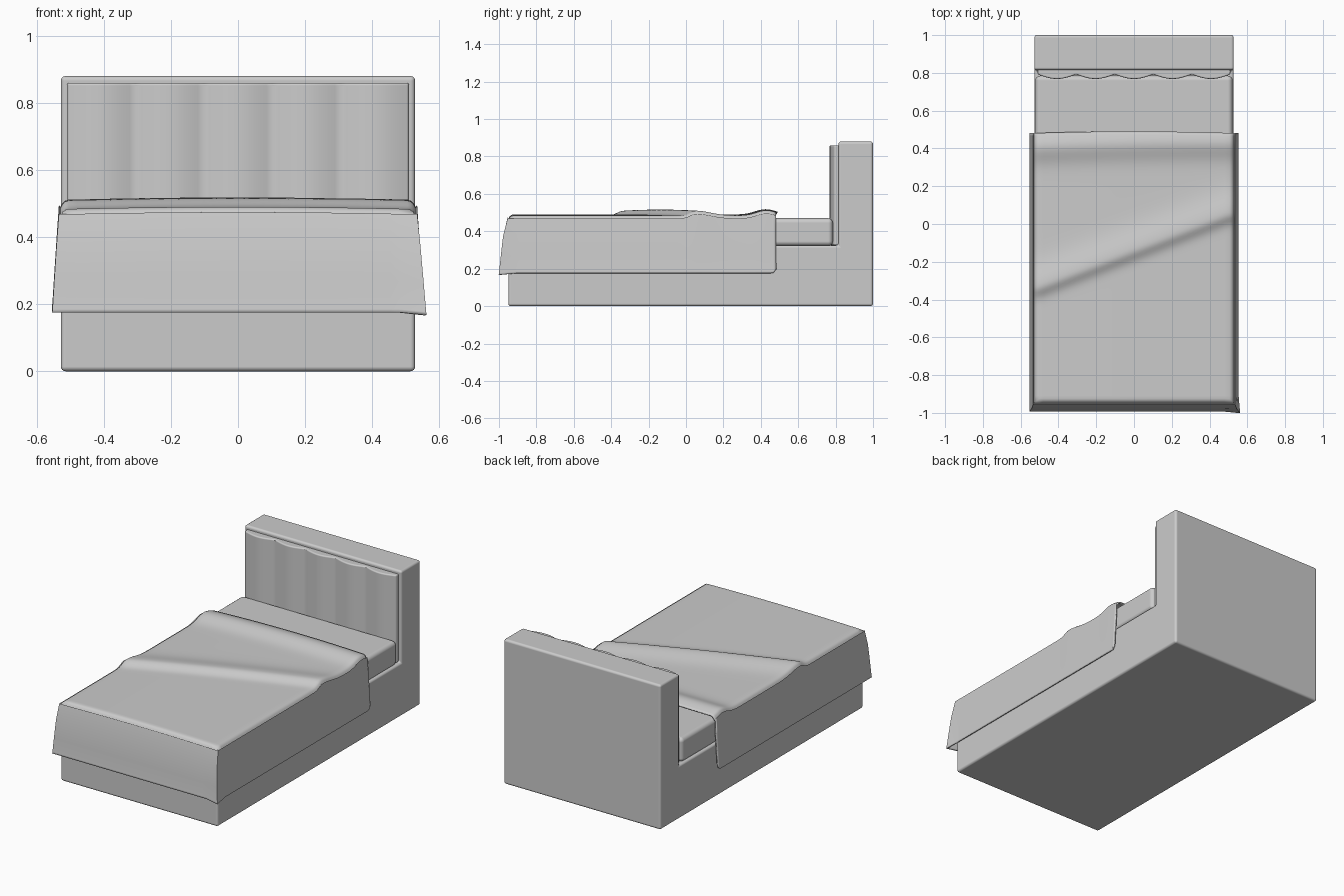
import bpy, bmesh, math
from mathutils import Matrix

if "Cube" in bpy.data.objects:
    bpy.data.objects.remove(bpy.data.objects["Cube"], do_unlink=True)

grey = bpy.data.materials.new("light_grey_fabric")
grey.use_nodes = True
grey.diffuse_color = (0.6, 0.6, 0.6, 1)
grey.node_tree.nodes["Principled BSDF"].inputs["Base Color"].default_value = (0.6, 0.6, 0.6, 1)


def finish(name, bm, bevel=0, angle=50, thickness=0):
    """Turn a bmesh into a smooth object with optional thickness and soft edges."""
    bmesh.ops.recalc_face_normals(bm, faces=bm.faces)
    mesh = bpy.data.meshes.new(name)
    bm.to_mesh(mesh)
    bm.free()
    obj = bpy.data.objects.new(name, mesh)
    bpy.context.collection.objects.link(obj)
    mesh.materials.append(grey)
    if thickness:
        mod = obj.modifiers.new("thickness", "SOLIDIFY")
        mod.thickness, mod.offset = thickness, -1
    if bevel:
        mod = obj.modifiers.new("soft_edges", "BEVEL")
        mod.width, mod.segments = bevel, 4
        mod.limit_method, mod.angle_limit = "ANGLE", math.radians(angle)
        mod.harden_normals = True
    bpy.ops.object.select_all(action="DESELECT")
    obj.select_set(True)
    bpy.context.view_layer.objects.active = obj
    bpy.ops.object.shade_smooth_by_angle(angle=math.radians(angle))
    return obj


def extrude(points, direction):
    """Solid made by sweeping a closed outline along a direction."""
    bm = bmesh.new()
    face = bm.faces.new([bm.verts.new(p) for p in points])
    moved = bmesh.ops.extrude_face_region(bm, geom=[face], use_keep_orig=True)["geom"]
    bmesh.ops.translate(bm, vec=direction,
                        verts=[v for v in moved if isinstance(v, bmesh.types.BMVert)])
    return bm


# Upholstered base and headboard in one L-shaped profile
HALF = 0.528
side = [(-0.95, 0), (1, 0), (1, 0.88), (0.815, 0.88), (0.815, 0.325), (-0.95, 0.325)]
finish("bed_frame", extrude([(-HALF, y, z) for y, z in side], (2 * HALF, 0, 0)), 0.014)

# Mattress
bm = bmesh.new()
bmesh.ops.create_cube(bm, size=1, matrix=Matrix.Translation((0, -0.075, 0.396))
                      @ Matrix.Diagonal((1.044, 1.72, 0.148, 1)))
finish("mattress", bm, 0.025)

# Headboard cushion with five soft vertical channels
LOBES, STEPS, WIDE = 5, 12, 0.51
outline = [(WIDE, 0.818, 0.325), (-WIDE, 0.818, 0.325)]
for i in range(LOBES * STEPS + 1):
    t = i / STEPS
    outline.append((-WIDE + 2 * WIDE * t / LOBES,
                    0.792 - 0.024 * abs(math.sin(math.pi * t)), 0.325))
finish("headboard_cushion", extrude(outline, (0, 0, 0.535)), 0.008)


# Blanket: a rippled top with a flared skirt on three sides
def blanket_height(x, y):
    d = y - (-0.14 + 0.385 * x)
    ridge = 0.026 * math.exp(-(d / (0.045 if d < 0 else 0.11)) ** 2)
    roll = 0.028 * math.exp(-((y - 0.42 - 0.02 * x) / 0.075) ** 2)
    crown = 0.006 * (1 - (x / 0.5) ** 2)
    return 0.484 + ridge + roll + crown


NX, NY = 40, 90
X0, Y0, Y1 = 0.505, -0.925, 0.482
bm = bmesh.new()
grid = []
for j in range(NY + 1):
    y = Y0 + (Y1 - Y0) * j / NY
    row = []
    for i in range(NX + 1):
        x = X0 * (2 * i / NX - 1)
        back = 0.008 * (1 - (x / X0) ** 2) * (j / NY) ** 8
        row.append(bm.verts.new((x, y + back, blanket_height(x, y))))
    grid.append(row)
for j in range(NY):
    for i in range(NX):
        bm.faces.new((grid[j][i], grid[j][i + 1], grid[j + 1][i + 1], grid[j + 1][i]))

# Skirt rings follow the border: left side, front, right side
border = [(grid[j][0], -1, 0) for j in range(NY, 0, -1)]
border += [(grid[0][i], (i == NX) - (i == 0), -1) for i in range(NX + 1)]
border += [(grid[j][NX], 1, 0) for j in range(1, NY + 1)]
drape = [(0.010, 0.003), (0.018, 0.010), (0.024, 0.022), (0.029, 0.05),
         (0.036, 0.35), (0.043, 0.7), (0.048, 0.97), (0.049, 1.0)]
ring = [b[0] for b in border]
for out, drop in drape:
    new = []
    for top, dx, dy in border:
        # the hem lifts slightly where it meets the rear edge
        rear = max(0, (top.co.y - 0.455) / 0.03)
        hem = 0.176 + 0.03 * min(rear, 1) ** 3
        flare = out * (1.4 if dy and drop > 0.05 else 1)
        if drop < 0.05:
            z = top.co.z - drop
        else:
            z = top.co.z + (hem - top.co.z) * drop
        corner = 0.008 * drop if dx > 0 and dy else 0
        new.append(bm.verts.new((top.co.x + dx * (out + corner),
                                 top.co.y + dy * (flare + corner), z - corner)))
    for k in range(len(ring) - 1):
        bm.faces.new((ring[k], ring[k + 1], new[k + 1], new[k]))
    ring = new
finish("blanket", bm, angle=60, thickness=0.008)
